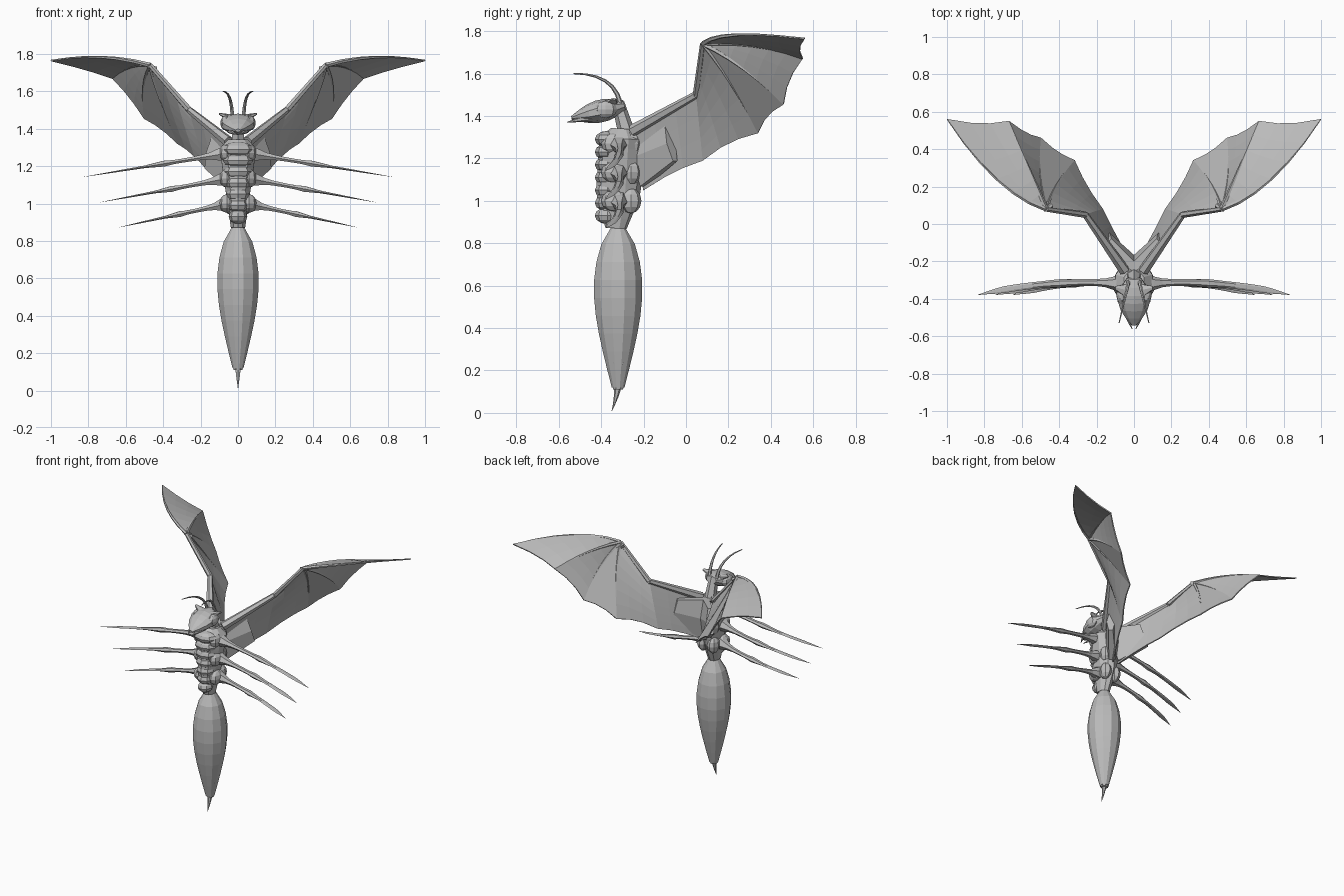
import bpy, bmesh, math
from mathutils import Vector

cube = bpy.data.objects.get("Cube")
if cube:
    bpy.data.objects.remove(cube, do_unlink=True)

grey = bpy.data.materials.new("plain grey")
grey.use_nodes = True
grey.diffuse_color = (0.5, 0.5, 0.5, 1)
grey.node_tree.nodes["Principled BSDF"].inputs["Base Color"].default_value = grey.diffuse_color


def finish(name, bm, mirror):
    """Flip the part to its side, then link it with the shared material."""
    for vert in bm.verts:
        vert.co.x *= mirror
    bmesh.ops.recalc_face_normals(bm, faces=bm.faces)
    mesh = bpy.data.meshes.new(name)
    bm.to_mesh(mesh)
    bm.free()
    mesh.materials.append(grey)
    part = bpy.data.objects.new(name, mesh)
    bpy.context.collection.objects.link(part)
    return part


def arc(start, end, bow=(0, 0, 0), steps=6):
    """Points from start to end, bowed in the middle."""
    start, end, bow = Vector(start), Vector(end), Vector(bow)
    fractions = [step / steps for step in range(steps + 1)]
    return [start.lerp(end, f) + bow * 4 * f * (1 - f) for f in fractions]


def loft(name, path, shape, side=(1, 0, 0), sides=6, mirror=1):
    """Skin rings along a path; shape gives both half sizes for a fraction of it."""
    bm = bmesh.new()
    rings = []
    last = len(path) - 1
    for i, point in enumerate(path):
        tangent = (path[min(i + 1, last)] - path[max(i - 1, 0)]).normalized()
        along = Vector(side)
        along = (along - tangent * tangent.dot(along)).normalized()
        across = tangent.cross(along)
        a, b = shape(i / last)
        ring = []
        for k in range(sides):
            turn = math.tau * (k + 0.5) / sides
            ring.append(bm.verts.new(point + along * a * math.cos(turn) + across * b * math.sin(turn)))
        rings.append(ring)
    for lower, upper in zip(rings, rings[1:]):
        for k in range(sides):
            n = (k + 1) % sides
            bm.faces.new((lower[k], lower[n], upper[n], upper[k]))
    bm.faces.new(rings[0])
    bm.faces.new(rings[-1])
    return finish(name, bm, mirror)


def taper(thick, thin, flat=1):
    """Straight taper from thick to thin, with an optional flattening."""
    def shape(f):
        size = thick + (thin - thick) * f
        return size, size * flat
    return shape


def blob(name, centre, size, mirror=1):
    bm = bmesh.new()
    bmesh.ops.create_uvsphere(bm, u_segments=8, v_segments=6, radius=1)
    for vert in bm.verts:
        vert.co = Vector(centre) + vert.co * Vector(size)
    return finish(name, bm, mirror)


def membrane(name, bones, mirror, steps=3, scallop=0.04):
    """One thin sheet stretched from bone to bone, with a scalloped free edge."""
    bm = bmesh.new()
    columns = []
    for bone, following in zip(bones, bones[1:]):
        last = len(bone) - 1
        for k in range(steps + 1):
            f = k / steps
            column = []
            for i, (a, b) in enumerate(zip(bone, following)):
                pull = scallop * math.sin(math.pi * f) * i / last
                column.append(bm.verts.new(a.lerp(b, f).lerp(bone[0], pull)))
            columns.append(column)
    for left, right in zip(columns, columns[1:]):
        for i in range(len(left) - 1):
            bm.faces.new((left[i], left[i + 1], right[i + 1], right[i]))
    bmesh.ops.remove_doubles(bm, verts=bm.verts, dist=0.0005)
    sheet = finish(name, bm, mirror)
    thickness = sheet.modifiers.new("thickness", 'SOLIDIFY')
    thickness.thickness = 0.008
    thickness.offset = 0


def abdomen_shape(f):
    size = 0.03 + 0.085 * max(0, math.sin(math.pi * f ** 1.4)) ** 0.7
    return size, size * 1.03


def thorax_shape(f):
    cap = min(1, 0.5 + 5 * (1 - f))
    return (0.04 + 0.07 * f) * cap, (0.05 + 0.055 * min(1, 3 * f)) * cap


def head_shape(f):
    size = 0.09 * math.sin(math.pi * (0.15 + 0.8 * f))
    return size, size * 0.6


def leg_shape(f):
    """Thick hip, knobbly knee, then a blade that is deep but thin."""
    hip = 0.03 * math.exp(-(f / 0.1) ** 2)
    knee = 0.008 * math.exp(-((f - 0.45) / 0.06) ** 2)
    thin = 0.018 * (1 - f) + hip + knee
    blade = 0.018 * min(1, 6 * (1 - f)) + hip + knee / 2
    return thin, blade


# Abdomen and sting
abdomen_path = arc((0, -0.32, 0.12), (0, -0.32, 0.88), steps=9)
loft("abdomen", abdomen_path, abdomen_shape, sides=12)
loft("abdomen_cap", arc((0, -0.32, 0.24), (0, -0.32, 0.11)), taper(0.06, 0.025), sides=8)
loft("sting", arc((0, -0.32, 0.14), (0, -0.35, 0.01), (0, 0.005, 0)), taper(0.02, 0.001))

# Thorax with overlapping belly plates
loft("thorax", arc((0, -0.33, 0.87), (0, -0.3, 1.34), steps=10), thorax_shape, sides=10)
for row in range(7):
    blob(f"belly_plate_{row + 1}", (0, -0.37, 0.93 + 0.06 * row),
         (0.05 + 0.006 * row, 0.06, 0.04))

# Neck and head
loft("neck", arc((0, -0.28, 1.32), (0, -0.32, 1.46)), taper(0.04, 0.03))
loft("head", arc((0, -0.29, 1.45), (0, -0.54, 1.39)), head_shape, sides=10)

WRIST = (0.47, 0.08, 1.74)
ELBOW = (0.26, 0.05, 1.5)
SHOULDER = (0.05, -0.25, 1.33)

for mirror, tag in ((1, "left"), (-1, "right")):
    # Face
    blob(f"{tag}_eye", (0.065, -0.38, 1.43), (0.03, 0.055, 0.04), mirror)
    loft(f"{tag}_brow", arc((0.02, -0.36, 1.45), (0.1, -0.34, 1.48)), taper(0.05, 0.01, 0.5),
         side=(0, 1, 0), mirror=mirror)
    loft(f"{tag}_mandible", arc((0.04, -0.42, 1.4), (0.01, -0.56, 1.37), (0.01, 0, 0)),
         taper(0.025, 0.002), mirror=mirror)
    loft(f"{tag}_antenna", arc((0.03, -0.31, 1.46), (0.08, -0.53, 1.6), (-0.01, 0.04, 0.035)),
         taper(0.012, 0.003), mirror=mirror)

    # Legs, each pair lower and shorter than the one above
    for pair in range(3):
        z = 1.27 - 0.135 * pair
        reach = 0.84 - 0.095 * pair
        path = arc((0.05, -0.32, z), (reach, -0.38, z - 0.13), (0, 0.03, 0), steps=16)
        loft(f"{tag}_leg_{pair + 1}", path, leg_shape, side=(0, 0, 1), mirror=mirror)
        blob(f"{tag}_hip_{pair + 1}", (0.06, -0.34, z), (0.04, 0.06, 0.05), mirror)
        blob(f"{tag}_side_plate_{pair + 1}", (0.04, -0.26, z), (0.04, 0.05, 0.06), mirror)

    # Wing root muscle
    loft(f"{tag}_wing_root", arc((0, -0.23, 1.2), (0.15, -0.07, 1.27), steps=3),
         taper(0.16, 0.1, 0.3), side=(0, 0, 1), mirror=mirror)

    # Wing bones, from the leading finger back to the body
    fingers = [arc(WRIST, (1, 0.56, 1.765), (0, -0.08, 0.03)),
               arc(WRIST, (0.67, 0.55, 1.67), (0, 0, 0.025)),
               arc(WRIST, (0.5, 0.46, 1.455), (0.02, 0, 0.025)),
               arc(WRIST, (0.32, 0.34, 1.32), (0.02, 0, 0.025))]
    for number, finger in enumerate(fingers):
        loft(f"{tag}_finger_{number + 1}", finger, taper(0.013, 0.002), sides=5, mirror=mirror)
    loft(f"{tag}_upper_arm", arc(SHOULDER, ELBOW), taper(0.03, 0.018), mirror=mirror)
    loft(f"{tag}_forearm", arc(ELBOW, WRIST), taper(0.018, 0.014), mirror=mirror)
    loft(f"{tag}_thumb_claw", arc((0.44, 0.1, 1.72), (0.48, 0.07, 1.74)),
         taper(0.014, 0.004), mirror=mirror)

    # Wing sheet
    chords = [arc(ELBOW, (0.17, 0.08, 1.19)), arc(SHOULDER, (0.02, -0.2, 1.05))]
    membrane(f"{tag}_wing_sheet", fingers + chords, mirror)
